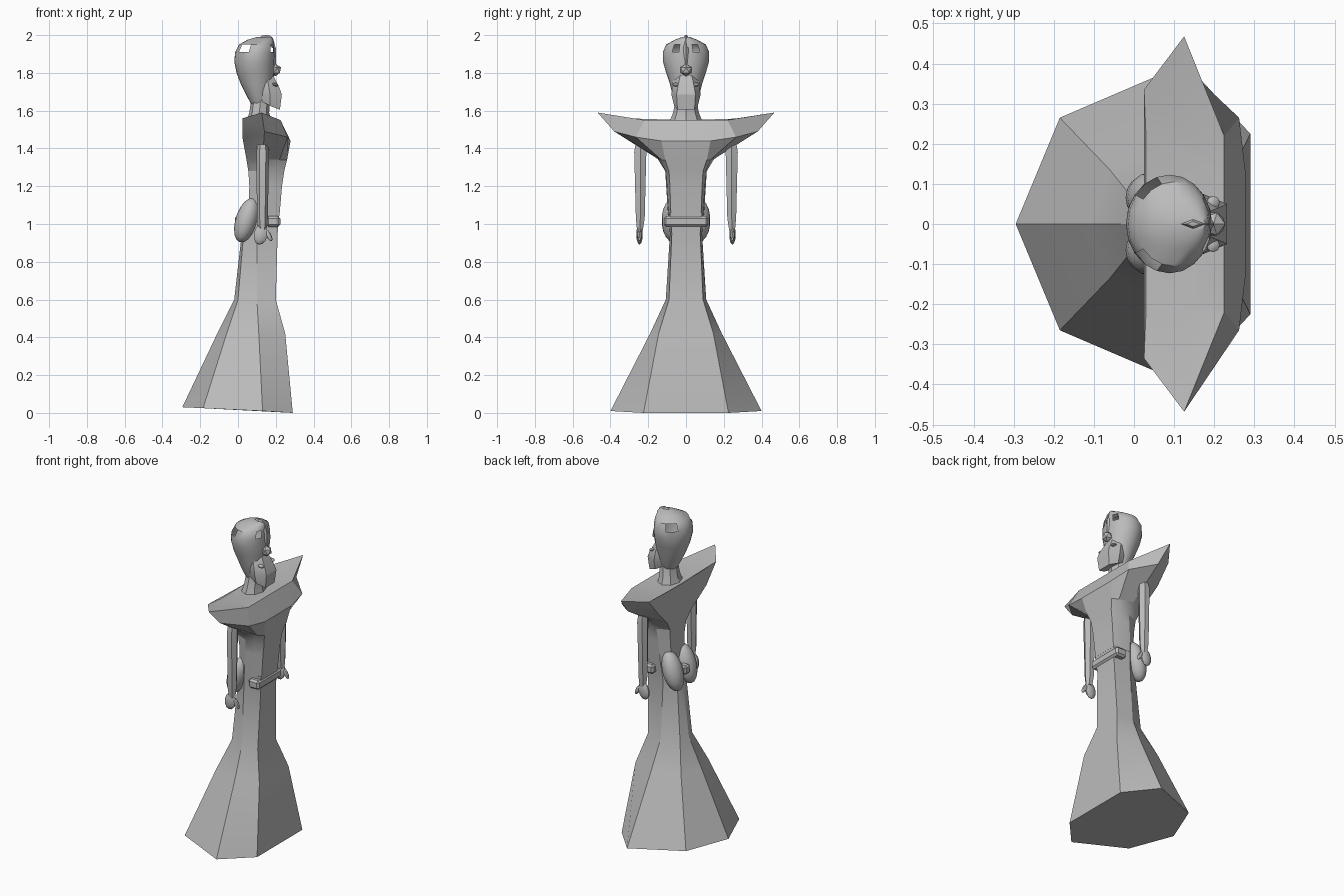
import bpy, bmesh, math
from mathutils import Vector, Matrix

if "Cube" in bpy.data.objects:
    bpy.data.objects.remove(bpy.data.objects["Cube"])

stone = bpy.data.materials.new("plain grey")
stone.diffuse_color = (0.5, 0.5, 0.5, 1)
stone.use_nodes = True
stone.node_tree.nodes["Principled BSDF"].inputs["Base Color"].default_value = stone.diffuse_color


def finish(bm, name, angle=30, drop=None):
    """Turn a bmesh into a grey object; drop = rule for faces to cut out."""
    bmesh.ops.recalc_face_normals(bm, faces=bm.faces[:])
    if drop:
        bmesh.ops.delete(bm, geom=[f for f in bm.faces if drop(f.calc_center_median())],
                         context='FACES')
    me = bpy.data.meshes.new(name)
    bm.to_mesh(me)
    bm.free()
    ob = bpy.data.objects.new(name, me)
    bpy.context.collection.objects.link(ob)
    me.materials.append(stone)
    bpy.ops.object.select_all(action='DESELECT')
    ob.select_set(True)
    bpy.context.view_layer.objects.active = ob
    bpy.ops.object.shade_smooth_by_angle(angle=math.radians(angle))
    return ob


def loft(name, rings, angle=30, drop=None):
    bm = bmesh.new()
    vr = [[bm.verts.new(p) for p in r] for r in rings]
    n = len(vr[0])
    for a, b in zip(vr, vr[1:]):
        for i in range(n):
            j = (i + 1) % n
            bm.faces.new((a[i], a[j], b[j], b[i]))
    bm.faces.new(vr[0])
    bm.faces.new(vr[-1])
    return finish(bm, name, angle, drop)


def half_ring(pts):
    """Complete a left-half ring (first point on the centre line) by mirroring."""
    return pts + [(x, -y, z) for x, y, z in reversed(pts[1:])]


def flat(z, *xy):
    return half_ring([(x, y, z) for x, y in xy])


def oval(z, x0, x1, ry, n=12, y=0.0, tilt=0.0):
    c, r = (x0 + x1) / 2, (x1 - x0) / 2
    return [(c + r * math.cos(a), y + ry * math.sin(a), z + tilt * math.cos(a))
            for a in (2 * math.pi * i / n for i in range(n))]


def ellipsoid(name, loc, rad, pitch=0.0, seg=16, angle=40):
    bm = bmesh.new()
    bmesh.ops.create_uvsphere(bm, u_segments=seg, v_segments=seg // 2 + 1, radius=1)
    bm.transform(Matrix.Translation(loc) @ Matrix.Rotation(pitch, 4, 'Y')
                 @ Matrix.Diagonal((*rad, 1)))
    return finish(bm, name, angle)


# Flared seven-sided skirt
loft("skirt", [
    half_ring([(-.295, 0, .03), (-.185, .265, .025), (.13, .40, .01), (.29, .225, 0)]),
    flat(.42, (-.11, 0), (-.06, .135), (.11, .19), (.25, .145)),
    flat(.60, (-.02, 0), (0, .06), (.1, .107), (.2, .09)),
    flat(.95, (.02, 0), (.03, .045), (.1, .085), (.21, .075)),
    flat(1.06, (.055, 0), (.055, .06), (.11, .095), (.22, .085)),
])

# Bodice growing into the pointed shoulders
loft("bodice", [
    flat(1.05, (.055, 0), (.055, .06), (.11, .095), (.17, .09), (.22, .08)),
    flat(1.20, (.06, 0), (.06, .07), (.12, .105), (.18, .1), (.233, .085)),
    flat(1.28, (.055, 0), (.055, .08), (.13, .11), (.19, .105), (.245, .09)),
    half_ring([(.045, 0, 1.34), (.045, .12, 1.34), (.13, .15, 1.345),
               (.22, .13, 1.34), (.26, .11, 1.34)]),
    half_ring([(.03, 0, 1.45), (.025, .24, 1.45), (.14, .38, 1.49),
               (.262, .265, 1.46), (.278, .13, 1.44)]),
    half_ring([(.025, 0, 1.55), (.025, .335, 1.56), (.125, .468, 1.59),
               (.225, .22, 1.55), (.225, .13, 1.55)]),
    flat(1.55, (.03, 0), (.03, .22), (.125, .22), (.22, .21), (.22, .13)),
], angle=25)

# Neck
loft("neck", [oval(1.53, .04, .18, .092, 8), oval(1.59, .06, .165, .068, 8),
              oval(1.66, .07, .17, .055, 8)])


# Domed head with openings cut into the back and crown
def opening(c):
    return (abs(c.z - 1.93) < .02 and .01 < c.x < .06 and abs(c.y) > .04) or \
           (abs(c.z - 1.93) < .02 and c.x > .15 and .02 < abs(c.y) < .06)


loft("head", [oval(z, a, b, r, 20) for z, a, b, r in (
    (1.625, .075, .15, .045), (1.68, .045, .17, .07), (1.74, .015, .185, .085),
    (1.80, -.008, .193, .105), (1.86, -.02, .195, .122), (1.91, -.015, .193, .123),
    (1.95, .005, .19, .105), (1.975, .05, .187, .06), (1.99, .10, .178, .02))],
    angle=35, drop=opening)

# Jutting face
loft("face", [
    half_ring([(.10, 0, 1.655), (.115, .05, 1.655), (.17, .062, 1.625), (.222, .045, 1.605)]),
    half_ring([(.08, 0, 1.69), (.1, .06, 1.69), (.17, .076, 1.68), (.232, .05, 1.685)]),
    half_ring([(.08, 0, 1.74), (.1, .065, 1.74), (.16, .074, 1.745), (.222, .045, 1.715)]),
    half_ring([(.08, 0, 1.79), (.1, .05, 1.79), (.15, .055, 1.79), (.185, .03, 1.79)]),
], angle=25)

# Forehead jewel, its band and the crest
bm = bmesh.new()
bmesh.ops.create_icosphere(bm, subdivisions=1, radius=.033)
bm.transform(Matrix.Translation((.198, 0, 1.815)))
finish(bm, "jewel", 10)
loft("crest", [oval(1.83, .185, .2, .006, 4), oval(1.93, .185, .2, .014, 4),
               oval(1.985, .11, .185, .014, 4), oval(2.0, .13, .165, .006, 4)])

for s, side in ((1, "left"), (-1, "right")):
    ellipsoid(f"{side}_eye", (.197, s * .053, 1.738), (.018, .018, .009), .3, 8)
    # Hanging sleeve, hand and thumb
    loft(f"{side}_sleeve", [
        oval(.97, .108, .152, .018, 6, s * .244),
        oval(1.03, .1, .158, .027, 6, s * .242),
        oval(1.38, .098, .164, .037, 6, s * .242),
        oval(1.42, .102, .16, .032, 6, s * .24)])
    ellipsoid(f"{side}_hand", (.12, s * .246, .945), (.038, .017, .055), .2, 10)
    ellipsoid(f"{side}_thumb", (.162, s * .246, .94), (.014, .011, .035), -.5, 8)
    # Large bow loop at the back of the waist
    ellipsoid(f"{side}_bow_loop", (.045, s * .066, 1.02), (.058, .063, .122), .3)


# Belt: faceted bar at the front and a knot at the back
def bar(name, x0, x1, hy, z0, z1, bevel):
    bm = bmesh.new()
    bmesh.ops.create_cube(bm, size=1)
    bm.transform(Matrix.Translation(((x0 + x1) / 2, 0, (z0 + z1) / 2))
                 @ Matrix.Diagonal((x1 - x0, 2 * hy, z1 - z0, 1)))
    bmesh.ops.bevel(bm, geom=bm.edges[:], offset=bevel, segments=1, affect='EDGES')
    return finish(bm, name, 20)


bar("belt", .15, .224, .117, .985, 1.042, .012)
bar("bow_knot", -.015, .08, .025, .99, 1.045, .01)
